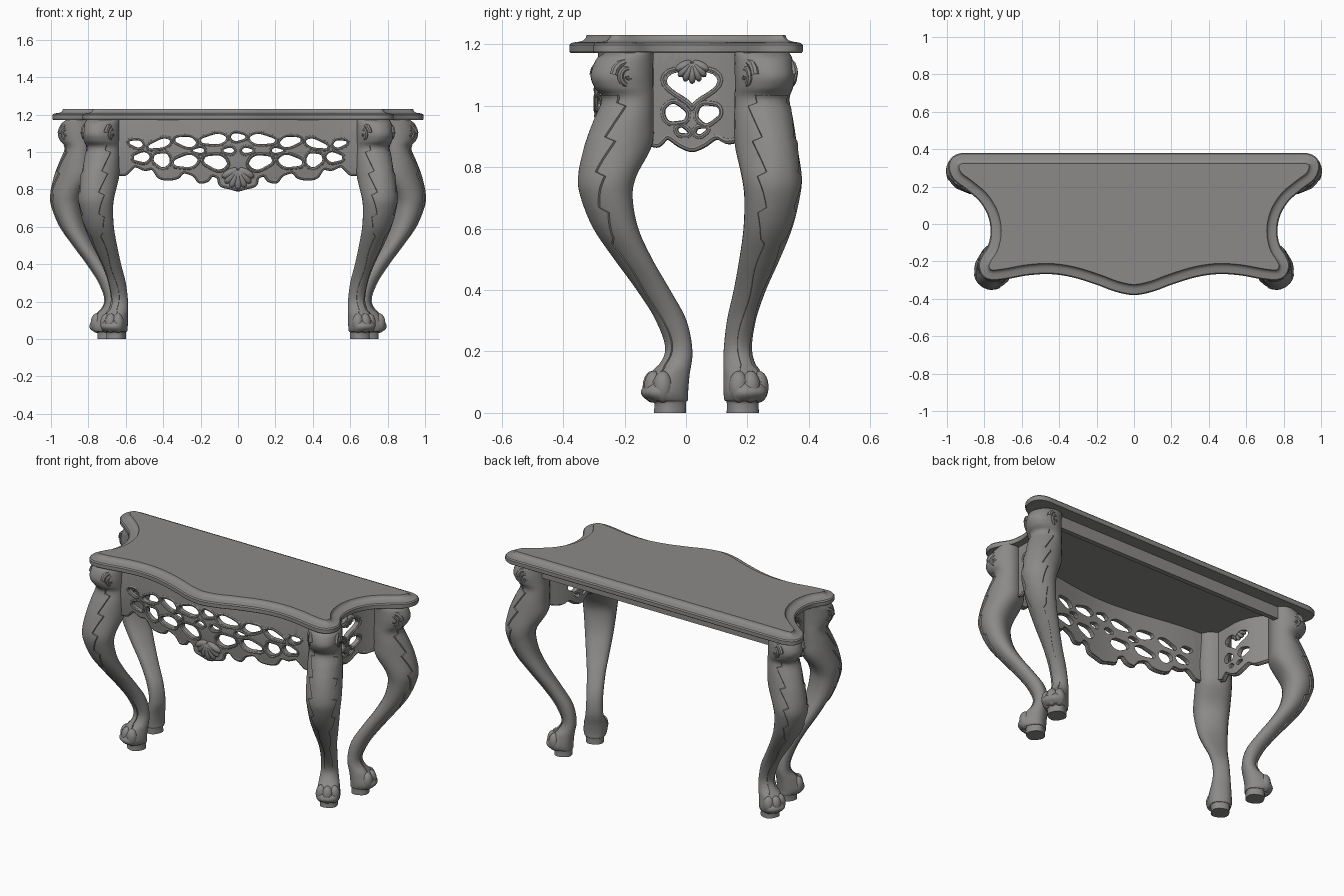
import bpy, bmesh, math
from mathutils import Matrix, Vector

if "Cube" in bpy.data.objects:
    bpy.data.objects.remove(bpy.data.objects["Cube"])

mat = bpy.data.materials.new("grey wood")
mat.diffuse_color = (0.26, 0.255, 0.25, 1)
mat.use_nodes = True
mat.node_tree.nodes["Principled BSDF"].inputs["Base Color"].default_value = mat.diffuse_color


def finish(name, me):
    bm = bmesh.new()
    bm.from_mesh(me)
    bmesh.ops.remove_doubles(bm, verts=bm.verts, dist=0.0002)
    bmesh.ops.recalc_face_normals(bm, faces=bm.faces)
    bm.to_mesh(me)
    bm.free()
    me.materials.clear()
    me.materials.append(mat)
    me.name = name
    ob = bpy.data.objects.new(name, me)
    bpy.context.collection.objects.link(ob)
    return ob


def catmull(pts, n=6, closed=False):
    out, m = [], len(pts)
    get = (lambda i: pts[i % m]) if closed else (lambda i: pts[min(max(i, 0), m - 1)])
    for i in range(m if closed else m - 1):
        p = [get(i + k) for k in (-1, 0, 1, 2)]
        for j in range(n):
            t = j / n
            out.append(tuple(0.5 * (2 * b + (c - a) * t + (2 * a - 5 * b + 4 * c - d) * t * t
                                    + (3 * b - a - 3 * c + d) * t ** 3) for a, b, c, d in zip(*p)))
    if not closed:
        out.append(tuple(pts[-1]))
    return out


def loft(name, rings, closed=True):
    n = len(rings[0])
    faces = [(r * n + k, r * n + (k + 1) % n, (r + 1) * n + (k + 1) % n, (r + 1) * n + k)
             for r in range(len(rings) - 1) for k in range(n if closed else n - 1)]
    if closed:
        faces += [tuple(range(n)), tuple(range((len(rings) - 1) * n, len(rings) * n))]
    me = bpy.data.meshes.new(name)
    me.from_pydata([p for r in rings for p in r], [], faces)
    return finish(name, me)


def curve_mesh(name, lines, cyclic, bevel, extrude=0.0, place=None, taper=False):
    cu = bpy.data.curves.new(name, 'CURVE')
    cu.dimensions = '2D' if place else '3D'
    cu.fill_mode = 'BOTH' if place else 'FULL'
    cu.bevel_depth, cu.extrude, cu.bevel_resolution = bevel, extrude, 2
    for line in lines:
        sp = cu.splines.new('POLY')
        sp.points.add(len(line) - 1)
        for i, (pt, p) in enumerate(zip(sp.points, line)):
            pt.co = (p[0], p[1], 0 if place else p[2], 1)
            pt.radius = 1 - 0.5 * i / len(line) if taper else 1
        sp.use_cyclic_u = cyclic
    tmp = bpy.data.objects.new(name + "_tmp", cu)
    bpy.context.collection.objects.link(tmp)
    bpy.context.view_layer.update()
    me = bpy.data.meshes.new_from_object(tmp.evaluated_get(bpy.context.evaluated_depsgraph_get()))
    bpy.data.objects.remove(tmp)
    if place:
        # slice the flat plate into strips, then bend it into place
        bm = bmesh.new()
        bm.from_mesh(me)
        for k in range(-32, 33):
            bmesh.ops.bisect_plane(bm, geom=bm.verts[:] + bm.edges[:] + bm.faces[:], dist=1e-5,
                                   plane_co=(k * .0203, 0, 0), plane_no=(1, 0, 0))
        for v in bm.verts:
            v.co = place(*v.co)
        bm.to_mesh(me)
        bm.free()
    return finish(name, me)


def ellipse(x, z, rx, rz, deg=0, n=24):
    a, out = math.radians(deg), []
    for k in range(n):
        t = 2 * math.pi * k / n
        u, v = rx * math.cos(t), rz * math.sin(t) * (1 + .12 * math.cos(3 * t))
        out.append((x + u * math.cos(a) - v * math.sin(a), z + u * math.sin(a) + v * math.cos(a)))
    return out


def shell(name, place, u, v, R, depth):
    # fan of ribs spreading downward
    bm = bmesh.new()
    for k in range(-3, 4):
        L = R * (1 - 0.05 * abs(k))
        m = (Matrix.Translation((u, v, depth)) @ Matrix.Rotation(k * .36, 4, 'Z')
             @ Matrix.Translation((0, -L / 2, 0)) @ Matrix.Diagonal((R * 0.2, L / 2, 0.022, 1)))
        bmesh.ops.create_uvsphere(bm, u_segments=12, v_segments=8, radius=1, matrix=m)
    for vert in bm.verts:
        vert.co = place(*vert.co)
    me = bpy.data.meshes.new(name)
    bm.to_mesh(me)
    bm.free()
    finish(name, me)


# ---- table top: shaped outline with a stepped moulded edge
half = [(0.3, .38), (0.6, .38), (.85, .38), (.93, .378), (.98, .35), (.992, .295), (.965, .235), (.9, .185),
        (.83, .125), (.788, .06), (.77, 0), (.768, -.06), (.783, -.12), (.815, -.17), (.832, -.22),
        (.815, -.275), (.765, -.302), (.68, -.295), (.57, -.275), (.45, -.268), (.33, -.285), (.2, -.325),
        (.1, -.362)]
outline = catmull([(0, .38)] + half + [(0, -.38)] + [(-x, y) for x, y in half[::-1]], 5, True)


def inset(d, z):
    n, ring = len(outline), []
    for k, (x, y) in enumerate(outline):
        t = Vector(outline[(k + 1) % n]) - Vector(outline[k - 1])
        t.normalize()
        ring.append((x + t.y * d, y - t.x * d, z))
    return ring


loft("table_top", [inset(d, z) for d, z in (
    (.05, 1.172), (.004, 1.172), (0, 1.178), (0, 1.197), (.006, 1.204), (.02, 1.207),
    (.035, 1.209), (.046, 1.213), (.054, 1.221), (.057, 1.231))])

# ---- cabriole legs: height, inner reach, outer reach, half width
LEG = [(0, -.05, .05, .05), (.035, -.05, .05, .05), (.042, -.055, .075, .06), (.07, -.055, .095, .066),
       (.12, -.06, .06, .06), (.2, -.072, .005, .048), (.3, -.052, .04, .047), (.4, .01, .11, .053),
       (.5, .08, .19, .068), (.6, .135, .265, .082), (.7, .158, .31, .093), (.77, .145, .32, .1),
       (.87, .085, .298, .1), (.95, .08, .265, .097), (1.02, .08, .235, .092), (1.06, .08, .268, .095),
       (1.1, .08, .282, .097), (1.15, .08, .262, .095), (1.175, .08, .225, .092)]
rows = catmull(LEG, 6)


def build_leg(name, s, fx, fy, deg):
    a = math.radians(deg)
    d, p = Vector((math.cos(a), math.sin(a))), Vector((-math.sin(a), math.cos(a)))

    def world(r, t, z):
        q = d * r + p * t
        return (s * (fx + q.x), fy + q.y, z)

    def skin(row, th, off=0):
        # section narrows toward the outer ridge of the leg
        z, i, o, w = row
        c, sn = math.cos(th), math.sin(th)
        narrow = 1 - (.32 if z > .15 else 0) * max(c, 0)
        return world((i + o) / 2 + ((o - i) / 2 + off) * math.copysign(abs(c) ** .8, c),
                     (w + off) * narrow * math.copysign(abs(sn) ** .8, sn), z)

    loft(name, [[skin(r, 2 * math.pi * k / 28) for k in range(28)] for r in rows])
    # carved leaf with jagged edges lying over the front of the leg
    leaf = []
    for r in rows:
        if .1 < r[0] < 1.04:
            h = .8 + .5 * ((r[0] * 9) % 1) if r[0] > .55 else .6 + .12 * math.sin(r[0] * 30)
            leaf.append([skin(r, h * k / 6, -.012 if abs(k) == 6 else .006) for k in range(-6, 7)])
    loft(name + "_leaf", leaf, False)
    # toes
    bm = bmesh.new()
    for t in (-.036, 0, .036):
        m = Matrix.Translation(world(.06 - abs(t) * .4, t, .085)) @ Matrix.Diagonal((.032, .032, .052, 1))
        bmesh.ops.create_uvsphere(bm, u_segments=14, v_segments=10, radius=1, matrix=m)
    me = bpy.data.meshes.new("toes")
    bm.to_mesh(me)
    bm.free()
    finish(name + "_toes", me)
    # volutes on both flanks of the knee block
    vol = [[world(.2 + (.045 - .0014 * k) * math.cos(k * .45), side * (.07 + .0007 * k),
                  1.1 + (.045 - .0014 * k) * math.sin(k * .45)) for k in range(28)] for side in (-1, 1)]
    curve_mesh(name + "_scrolls", vol, False, .014, taper=True)


for s, tag in ((1, "right"), (-1, "left")):
    build_leg("front_leg_" + tag, s, .652, -.052, -62)
    build_leg("back_leg_" + tag, s, .7, .185, 25)


# ---- pierced aprons: plate with holes, carved rims and a carved lower edge
def apron(name, place, lower, top, holes):
    edge = catmull(lower, 5)
    u0, u1 = edge[0][0], edge[-1][0]
    upper = [(u1 + (u0 - u1) * k / 30, top) for k in range(31)]
    curve_mesh(name, [edge + upper] + holes, True, .002, .012, place)
    rims = []
    for h in holes:
        cx, cz = (sum(q[i] for q in h) / len(h) for i in (0, 1))
        rims.append([place(x + (x - cx) * .14, z + (z - cz) * .2, .009) for x, z in h])
    curve_mesh(name + "_rims", rims, True, .009)
    curve_mesh(name + "_edge", [[place(x, z, .005) for x, z in edge]], False, .011)


def front(u, v, w):
    bulge = .012 * math.sin(math.pi * min(max((v - .85) / .32, 0), 1))
    return (u, -.2 - .036 * (1 + math.cos(math.pi * u / .66)) - w - bulge, v)


low = [(.04, .81), (.09, .825), (.105, .865), (.14, .878), (.165, .85), (.205, .843), (.235, .878), (.29, .895),
       (.325, .866), (.375, .858), (.42, .868), (.455, .912), (.5, .91), (.55, .928), (.585, .9), (.61, .882),
       (.66, .89)]
low = [(-x, z) for x, z in low[::-1]] + [(0, .8)] + low
H = [(.13, 1.067, .07, .029, -6), (.28, 1.056, .058, .029, 10), (.42, 1.043, .062, .025, -15),
     (.05, 1.008, .033, .019, 0), (.21, 1.008, .034, .018, 0), (.12, .947, .064, .037, 12),
     (.28, .95, .066, .033, -8), (.408, .958, .046, .038, 15), (.515, .972, .045, .028, -5),
     (.545, 1.045, .04, .022, 10)]
holes = [ellipse(0, 1.08, .042, .024)]
for x, z, rx, rz, r in H:
    e = ellipse(x, z, rx, rz, r)
    holes += [e, [(-px, pz) for px, pz in e]]
apron("front_apron", front, low, 1.172, holes)
shell("front_shell", front, 0, .91, .115, .012)

heart = []
for k in range(32):
    t = 2 * math.pi * k / 32
    heart.append((.02 + .0053 * 16 * math.sin(t) ** 3, 1.066 + .0038 * (
        13 * math.cos(t) - 5 * math.cos(2 * t) - 2 * math.cos(3 * t) - math.cos(4 * t))))
side_low = [(-.16, .89), (-.12, .88), (-.09, .875), (-.06, .9), (-.02, .875), (.02, .86), (.06, .875),
            (.1, .9), (.14, .885), (.2, .9)]
side_holes = [heart] + [ellipse(*e) for e in (
    (-.034, .975, .038, .03, -15), (.074, .975, .038, .03, 15),
    (-.01, .918, .022, .014, -20), (.05, .918, .022, .014, 20))]
for s, tag in ((1, "right"), (-1, "left")):
    def side(u, v, w, s=s):
        return (s * (.71 + 2.2 * max(u, 0) ** 2 + w), u, v)
    apron("side_apron_" + tag, side, side_low, 1.172, side_holes)
    shell("side_shell_" + tag, side, .02, 1.145, .075, .008)

# ---- straight rail under the back edge
loft("back_rail", [[(x, y, z) for y, z in ((.27, 1.1), (.3, 1.1), (.3, 1.172), (.27, 1.172))]
                   for x in (-.84, .84)])

# ---- smooth shading with crisp edges
bpy.ops.object.select_all(action='SELECT')
bpy.context.view_layer.objects.active = bpy.context.collection.objects[0]
bpy.ops.object.shade_smooth_by_angle(angle=math.radians(33))
